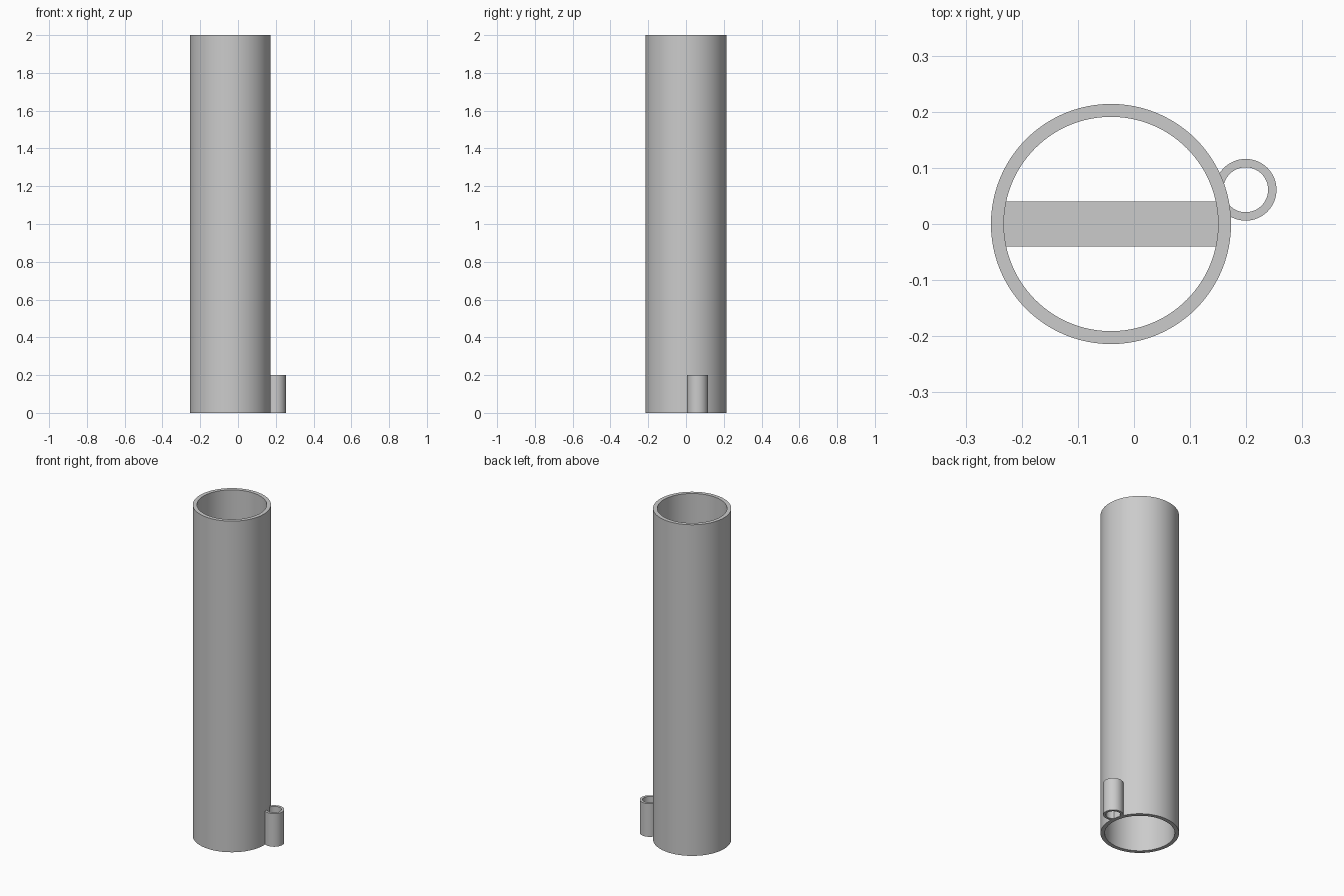
import bpy
import bmesh
import math

cube = bpy.data.objects.get("Cube")
if cube:
    bpy.data.objects.remove(cube, do_unlink=True)

grey = bpy.data.materials.new("plain_grey")
grey.use_nodes = True
colour = (0.6, 0.6, 0.6, 1)
grey.diffuse_color = colour
grey.node_tree.nodes["Principled BSDF"].inputs["Base Color"].default_value = colour


def tube(name, x, y, outer, inner, height, sides):
    """Open tube standing on the ground, with a wall of even thickness."""
    bm = bmesh.new()
    profile = [(outer, 0), (outer, height), (inner, height), (inner, 0)]
    verts = [bm.verts.new((r, 0, z)) for r, z in profile]
    edges = [bm.edges.new((verts[i], verts[(i + 1) % 4])) for i in range(4)]
    bmesh.ops.spin(bm, geom=verts + edges, cent=(0, 0, 0), axis=(0, 0, 1),
                   angle=math.tau, steps=sides, use_duplicate=False)
    bmesh.ops.remove_doubles(bm, verts=bm.verts, dist=0.0001)
    bmesh.ops.recalc_face_normals(bm, faces=bm.faces)
    mesh = bpy.data.meshes.new(name)
    bm.to_mesh(mesh)
    bm.free()
    obj = bpy.data.objects.new(name, mesh)
    obj.location = (x, y, 0)
    mesh.materials.append(grey)
    bpy.context.collection.objects.link(obj)
    bpy.ops.object.select_all(action='DESELECT')
    obj.select_set(True)
    bpy.context.view_layer.objects.active = obj
    bpy.ops.object.shade_smooth_by_angle(angle=math.radians(30))
    return obj


# Main body and the small guide tube sunk into its wall
centre = -0.041
tube("main_tube", centre, 0, 0.214, 0.191, 2, 96)
tube("guide_tube", 0.199, 0.061, 0.055, 0.04, 0.2, 64)

# Flat bar across the inside, its ends buried in the wall
bpy.ops.mesh.primitive_cube_add(size=1, location=(centre, 0, 1))
bar = bpy.context.object
bar.name = "cross_bar"
bar.scale = (0.395, 0.08, 0.08)
bpy.ops.object.transform_apply(location=False, rotation=False, scale=True)
bar.data.materials.append(grey)
